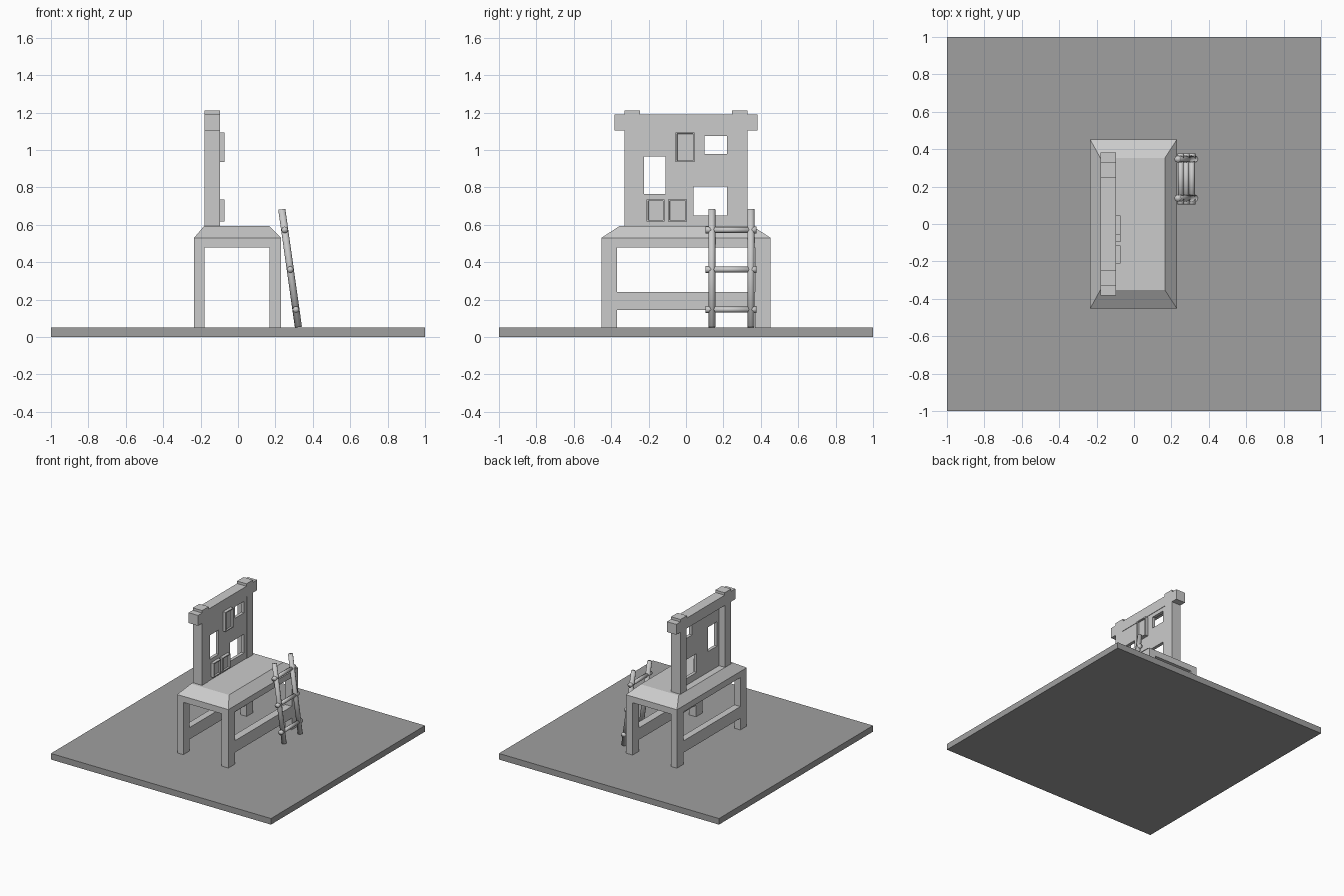
import bpy, bmesh
from mathutils import Vector

if "Cube" in bpy.data.objects:
    bpy.data.objects.remove(bpy.data.objects["Cube"])


def mesh_object(name, bm):
    bmesh.ops.recalc_face_normals(bm, faces=bm.faces)
    me = bpy.data.meshes.new(name)
    bm.to_mesh(me)
    bm.free()
    ob = bpy.data.objects.new(name, me)
    bpy.context.collection.objects.link(ob)
    return ob


def add_box(bm, x, y, z):
    """Add a box from (min, max) ranges."""
    v = bmesh.ops.create_cube(bm, size=1)["verts"]
    for p in v:
        p.co = Vector([(r[0] + r[1]) / 2 + c * (r[1] - r[0]) for c, r in zip(p.co, (x, y, z))])
    return v


def box(name, x, y, z):
    bm = bmesh.new()
    add_box(bm, x, y, z)
    return mesh_object(name, bm)


def rod(name, a, b, r, sides=8):
    """Round bar, smooth all over including its ends."""
    a, b = Vector(a), Vector(b)
    bpy.ops.mesh.primitive_cylinder_add(vertices=sides, radius=r, depth=(b - a).length,
                                        location=(a + b) / 2)
    ob = bpy.context.object
    ob.name = name
    ob.rotation_euler = (b - a).to_track_quat('Z', 'Y').to_euler()
    bpy.ops.object.shade_smooth()
    return ob


# Floor slab, darker grey
floor = box("floor", (-1, 1), (-1, 1), (0, 0.05))
dark = bpy.data.materials.new("dark_grey")
dark.diffuse_color = (0.35, 0.35, 0.35, 1)
dark.use_nodes = True
dark.node_tree.nodes["Principled BSDF"].inputs["Base Color"].default_value = dark.diffuse_color
floor.data.materials.append(dark)

# Bench: legs, long stretchers
BX, BY = (-0.235, 0.23), 0.453
LEG_X = ((-0.235, -0.18), (0.168, 0.23))
for i, x in enumerate(LEG_X):
    for j, y in enumerate(((-BY, -0.37), (0.37, BY))):
        box(f"leg_{i}{j}", x, y, (0.05, 0.48))
    box(f"stretcher_{i}", x, (-0.37, 0.37), (0.145, 0.242))

# Seat: straight apron with a sloped, inset top
bm = bmesh.new()
add_box(bm, BX, (-BY, BY), (0.48, 0.53))
top = max(bm.faces, key=lambda f: f.calc_center_median().z)
up = bmesh.ops.extrude_face_region(bm, geom=[top])["geom"]
bm.faces.remove(top)
for v in [g for g in up if isinstance(g, bmesh.types.BMVert)]:
    v.co.x = -0.18 if v.co.x < 0 else 0.165
    v.co.y = -0.353 if v.co.y < 0 else 0.353
    v.co.z = 0.595
mesh_object("seat", bm)

# Back frame: posts, beam, raised caps
DX = (-0.18, -0.095)
for n, s in (("left", -1), ("right", 1)):
    box(f"back_post_{n}", DX, sorted((s * 0.25, s * 0.33)), (0.59, 1.105))
    box(f"beam_cap_{n}", DX, sorted((s * 0.245, s * 0.33)), (1.19, 1.21))
box("top_beam", DX, (-0.383, 0.383), (1.105, 1.19))

# Thin back panel with three window openings
panel = box("back_panel", (-0.125, -0.099), (-0.25, 0.25), (0.59, 1.105))
for i, (y, z) in enumerate((((-0.225, -0.11), (0.765, 0.965)),
                            ((0.10, 0.22), (0.98, 1.075)),
                            ((0.04, 0.22), (0.65, 0.805)))):
    cutter = box(f"window_cutter_{i}", (-0.2, 0), y, z)
    cutter.hide_render = True
    cutter.hide_viewport = True
    m = panel.modifiers.new(f"window_{i}", 'BOOLEAN')
    m.object = cutter
    m.solver = 'EXACT'

# Framed plaques on the panel: flat rim, recessed face
for i, (y, z) in enumerate((((-0.055, 0.045), (0.935, 1.095)),
                            ((-0.21, -0.115), (0.618, 0.735)),
                            ((-0.095, 0.005), (0.618, 0.735)))):
    bm = bmesh.new()
    add_box(bm, (-0.1, -0.073), y, z)
    front = max(bm.faces, key=lambda f: f.calc_center_median().x)
    bmesh.ops.inset_region(bm, faces=[front], thickness=0.011)
    bmesh.ops.inset_region(bm, faces=[front], thickness=0.001)
    for v in front.verts:
        v.co.x -= 0.014
    mesh_object(f"framed_plaque_{i}", bm)

# Leaning ladder: rails, rungs and rung pegs
foot, head = Vector((0.323, 0, 0.053)), Vector((0.234, 0, 0.683))
for i, y in enumerate((0.138, 0.347)):
    rod(f"ladder_rail_{i}", foot + Vector((0, y, 0)), head + Vector((0, y, 0)), 0.019)
for i, z in enumerate((0.147, 0.361, 0.573)):
    x = foot.lerp(head, (z - foot.z) / (head.z - foot.z)).x
    rod(f"ladder_rung_{i}", (x, 0.12, z), (x, 0.36, z), 0.0155)
    for j, y in enumerate(((0.103, 0.14), (0.344, 0.378))):
        rod(f"rung_peg_{i}{j}", (x, y[0], z), (x, y[1], z), 0.018)
